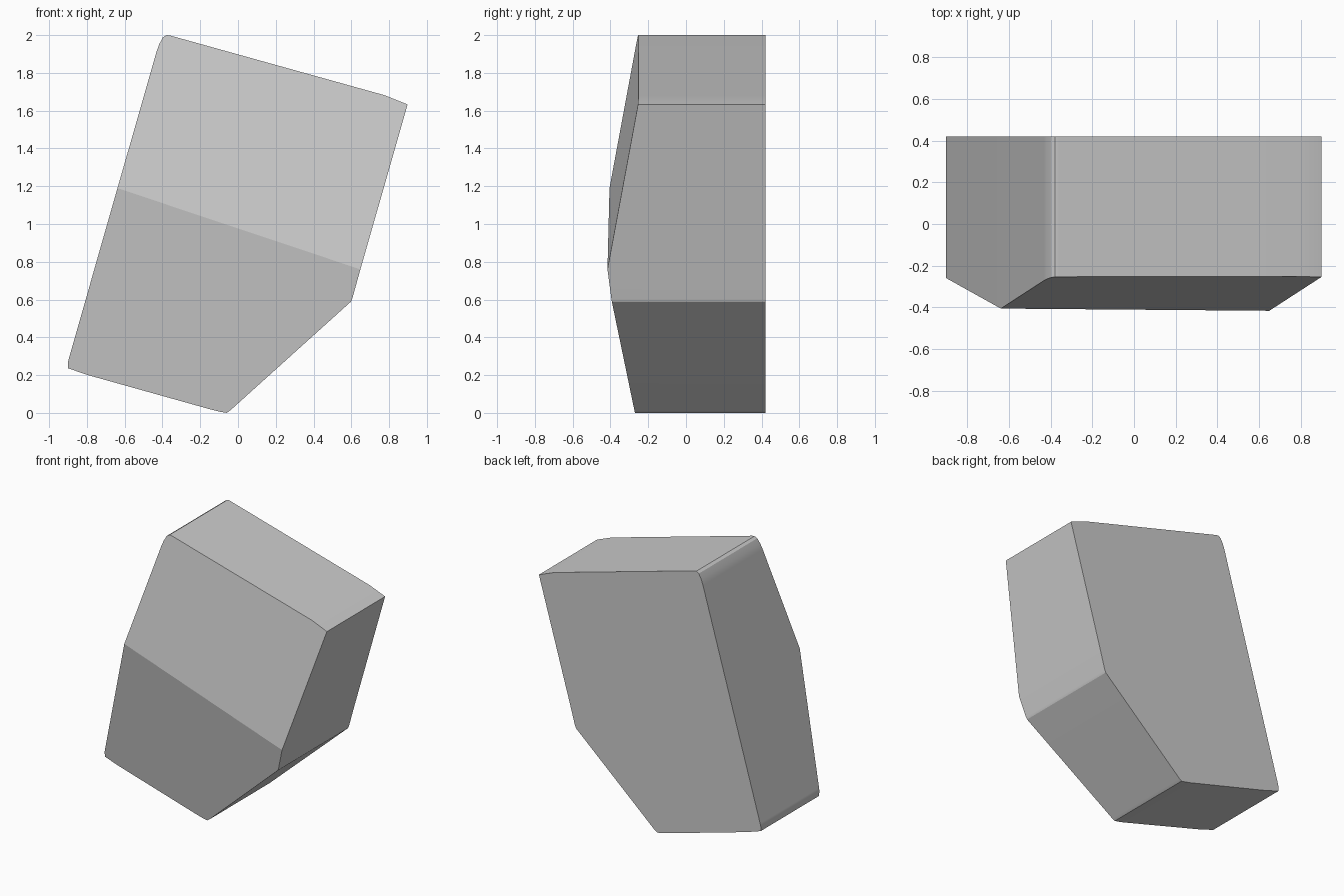
import bpy, bmesh, math

if "Cube" in bpy.data.objects:
    bpy.data.objects.remove(bpy.data.objects["Cube"])

# Front outline (x, z), anticlockwise from the ridge's left end
outline = [(-0.638, 1.19), (-0.895, 0.29), (-0.9, 0.27), (-0.9, 0.236), (-0.79, 0.199),
           (-0.14, 0.017), (-0.09, 0.005), (-0.06, 0.0), (-0.04, 0.014), (0.597, 0.588),
           (0.605, 0.605), (0.648, 0.76), (0.898, 1.633), (0.775, 1.682), (-0.36, 1.998),
           (-0.378, 2.0), (-0.398, 1.988), (-0.418, 1.95), (-0.432, 1.91)]
RIDGE_END = 11
BACK = 0.42


def front_y(x, z):
    # Two sloping planes that meet along the slanted ridge
    upper = -0.405 + 0.049 * (x + 0.638) + 0.1715 * (z - 1.19)
    lower = -0.405 - 0.059 * (x + 0.638) - 0.142 * (z - 1.19)
    return max(upper, lower)


bm = bmesh.new()
front = [bm.verts.new((x, front_y(x, z), z)) for x, z in outline]
back = [bm.verts.new((x, BACK, z)) for x, z in outline]
n = len(outline)

# Folded front, flat back and side walls
bm.faces.new(front[:RIDGE_END + 1])
bm.faces.new(front[RIDGE_END:] + front[:1])
bm.faces.new(back[::-1])
for i in range(n):
    j = (i + 1) % n
    bm.faces.new((front[j], front[i], back[i], back[j]))
bmesh.ops.recalc_face_normals(bm, faces=bm.faces)

mesh = bpy.data.meshes.new("angled_block")
bm.to_mesh(mesh)
bm.free()
block = bpy.data.objects.new("angled_block", mesh)
bpy.context.collection.objects.link(block)

# Crisp ridge and rims, soft small corners
bpy.context.view_layer.objects.active = block
block.select_set(True)
bpy.ops.object.shade_smooth_by_angle(angle=math.radians(16))
weighted = block.modifiers.new("weighted_normals", 'WEIGHTED_NORMAL')
weighted.keep_sharp = True
